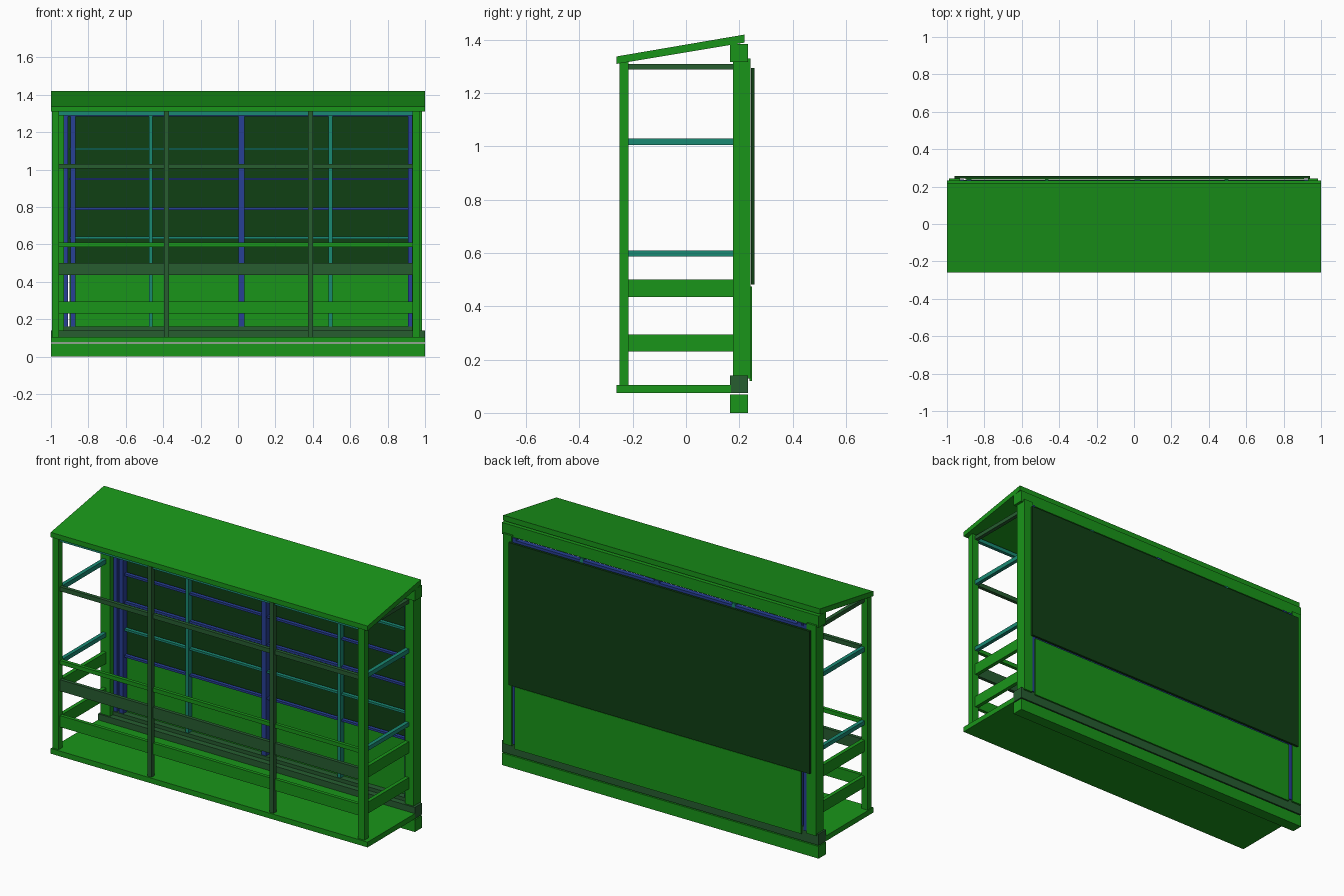
import bpy, bmesh

if "Cube" in bpy.data.objects:
    bpy.data.objects.remove(bpy.data.objects["Cube"])

def material(name, r, g, b):
    m = bpy.data.materials.new(name)
    m.diffuse_color = (r, g, b, 1)
    m.use_nodes = True
    m.node_tree.nodes["Principled BSDF"].inputs["Base Color"].default_value = m.diffuse_color
    return m

GREEN = material("green", 0.01, 0.30, 0.01)
DARK = material("dark_green", 0.005, 0.05, 0.007)
SHADE = material("shaded_green", 0.02, 0.11, 0.03)
BLUE = material("blue", 0.02, 0.05, 0.30)
TEAL = material("teal", 0.01, 0.25, 0.17)

def mesh_object(name, bm, mat):
    bmesh.ops.recalc_face_normals(bm, faces=bm.faces)
    me = bpy.data.meshes.new(name)
    bm.to_mesh(me)
    bm.free()
    me.materials.append(mat)
    ob = bpy.data.objects.new(name, me)
    bpy.context.collection.objects.link(ob)
    return ob

def prism(name, profile, x0, x1, mat):
    """Extrude a (y, z) profile along x."""
    bm = bmesh.new()
    face = bm.faces.new([bm.verts.new((x0, y, z)) for y, z in profile])
    out = bmesh.ops.extrude_face_region(bm, geom=[face])
    moved = [v for v in out["geom"] if isinstance(v, bmesh.types.BMVert)]
    bmesh.ops.translate(bm, vec=(x1 - x0, 0, 0), verts=moved)
    return mesh_object(name, bm, mat)

def box(name, x, y, z, mat):
    return prism(name, [(y[0], z[0]), (y[1], z[0]), (y[1], z[1]), (y[0], z[1])], x[0], x[1], mat)

# Sloping roof slab
prism("roof", [(-0.26, 1.31), (0.22, 1.39), (0.22, 1.42), (-0.26, 1.338)], -1, 1, GREEN)

# Floor and long beams
box("floor", (-1, 1), (-0.26, 0.168), (0.075, 0.105), GREEN)
box("ground_beam", (-1, 1), (0.166, 0.232), (0, 0.069), GREEN)
box("sill_beam", (-1, 1), (0.166, 0.232), (0.075, 0.14), SHADE)
box("top_beam", (-1, 1), (0.166, 0.232), (1.318, 1.384), GREEN)

# Corner posts
for side, back, front in (("left", (-0.99, -0.93), (-0.995, -0.957)),
                          ("right", (0.93, 0.985), (0.932, 0.974))):
    box("back_post_" + side, back, (0.176, 0.243), (0.13, 1.33), GREEN)
    box("front_post_" + side, front, (-0.25, -0.215), (0.105, 1.32), GREEN)

# Slim intermediate front posts
for i, x in enumerate((-0.383, 0.387)):
    box(f"front_mullion_{i}", (x - 0.013, x + 0.013), (-0.25, -0.225), (0.105, 1.315), SHADE)

# Railing: bars and boards on the front and both ends
for name, z0, z1, mf, ms in (("top_bar", 1.288, 1.31, TEAL, SHADE),
                             ("upper_bar", 1.005, 1.03, SHADE, TEAL),
                             ("hand_bar", 0.587, 0.61, GREEN, TEAL),
                             ("upper_board", 0.435, 0.50, SHADE, GREEN),
                             ("lower_board", 0.23, 0.295, GREEN, GREEN)):
    box("front_" + name, (-0.957, 0.932), (-0.238, -0.218), (z0, z1), mf)
    for side, x in (("left", -0.966), ("right", 0.944)):
        box(f"{side}_{name}", (x - 0.011, x + 0.011), (-0.215, 0.176), (z0, z1), ms)

# Back frame studs
for i, (x0, x1, m) in enumerate(((-0.93, -0.908, BLUE), (-0.895, -0.868, BLUE),
                                 (-0.476, -0.456, TEAL), (0.004, 0.034, BLUE),
                                 (0.484, 0.504, TEAL), (0.908, 0.93, BLUE))):
    box(f"back_stud_{i}", (x0, x1), (0.205, 0.238), (0.14, 1.318), m)

# Back frame battens
for i, (z, m) in enumerate(((1.11, TEAL), (0.95, BLUE), (0.79, BLUE), (0.635, TEAL), (0.485, BLUE))):
    box(f"back_batten_{i}", (-0.90, 0.91), (0.215, 0.236), (z - 0.006, z + 0.006), m)
box("back_bottom_rail", (-0.93, 0.93), (0.20, 0.236), (0.14, 0.16), SHADE)
box("back_top_rail", (-0.93, 0.93), (0.21, 0.236), (1.285, 1.305), BLUE)

# Back panels
box("upper_back_panel", (-0.96, 0.94), (0.244, 0.257), (0.482, 1.295), DARK)
box("lower_back_panel", (-0.90, 0.91), (0.238, 0.247), (0.12, 0.475), GREEN)
